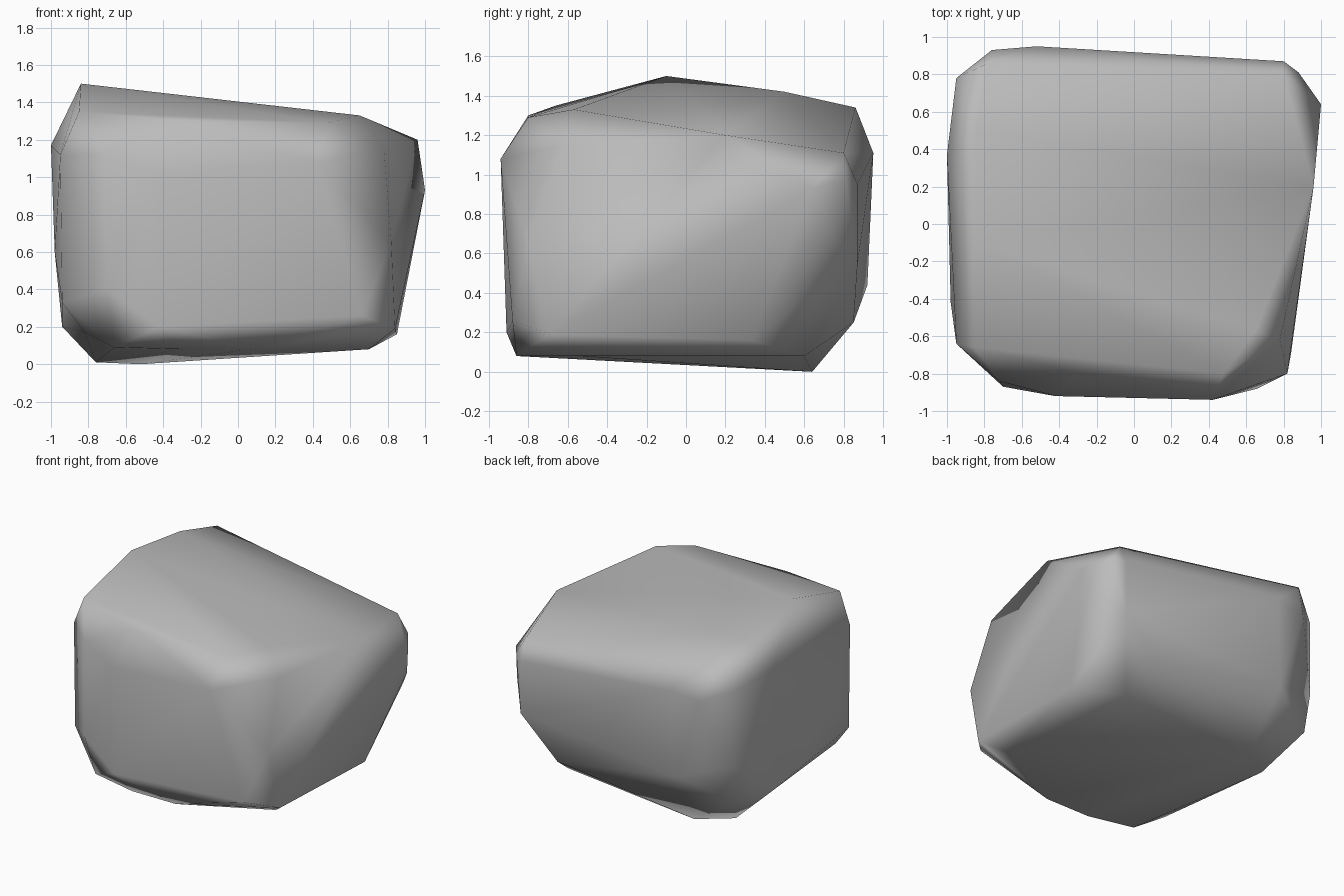
import bpy
import bmesh
from mathutils import Vector

default_cube = bpy.data.objects.get("Cube")
if default_cube:
    bpy.data.objects.remove(default_cube, do_unlink=True)


def make_material(name, value):
    material = bpy.data.materials.new(name)
    material.use_nodes = True
    colour = (value, value, value, 1)
    material.diffuse_color = colour
    shader = material.node_tree.nodes["Principled BSDF"]
    shader.inputs["Base Color"].default_value = colour
    shader.inputs["Roughness"].default_value = 0.9
    return material


# Rounded corner points of the stone, in hundredths of a unit
corners = {
    "front_left_top": [(-84, -10, 150), (-85, -66, 135), (-95, -64, 112),
                       (-30, -80, 130), (-42, -92, 102), (-72, -84, 112)],
    "front_right_top": [(65, -57, 133), (48, -80, 129), (42, -94, 108),
                        (96, 20, 120), (78, -62, 115)],
    "back_left_top": [(-84, 50, 142), (-78, 86, 134), (-52, 95, 111),
                      (-76, 93, 108), (-95, 78, 115), (-100, 37, 117)],
    "back_right_top": [(80, 80, 111), (80, 87, 95), (88, 81, 98),
                       (100, 64, 93), (95, 70, 73)],
    "front_left_base": [(-94, -64, 33), (-98, -42, 60), (-70, -87, 40),
                        (-82, -65, 17), (-66, -79, 9), (-42, -91, 20),
                        (-30, -86, 8)],
    "front_right_base": [(82, -80, 65), (84, -69, 19), (66, -88, 26),
                         (70, -54, 8), (7, -86, 8)],
    "back_left_base": [(-52, 64, 0), (-76, 48, 1), (-94, 25, 20),
                       (-93, 74, 28), (-95, 78, 57), (-56, 92, 44)],
    "back_right_base": [(80, 87, 55), (50, 85, 25), (58, 60, 8),
                        (85, 33, 16)],
}

# Wrap the corners in one convex skin
bm = bmesh.new()
for points in corners.values():
    for point in points:
        bm.verts.new(Vector(point) / 100)
bmesh.ops.convex_hull(bm, input=bm.verts)
loose = [v for v in bm.verts if not v.link_faces]
bmesh.ops.delete(bm, geom=loose, context="VERTS")
bmesh.ops.recalc_face_normals(bm, faces=bm.faces)
mesh = bpy.data.meshes.new("boulder")
bm.to_mesh(mesh)
bm.free()

boulder = bpy.data.objects.new("boulder", mesh)
bpy.context.collection.objects.link(boulder)
mesh.materials.append(make_material("stone grey", 0.5))
for face in mesh.polygons:
    face.use_smooth = True

# Broad sides stay calm while the worn edges blend softly
soft_edges = boulder.modifiers.new("soft_edges", "WEIGHTED_NORMAL")
soft_edges.mode = "FACE_AREA"
soft_edges.weight = 50
